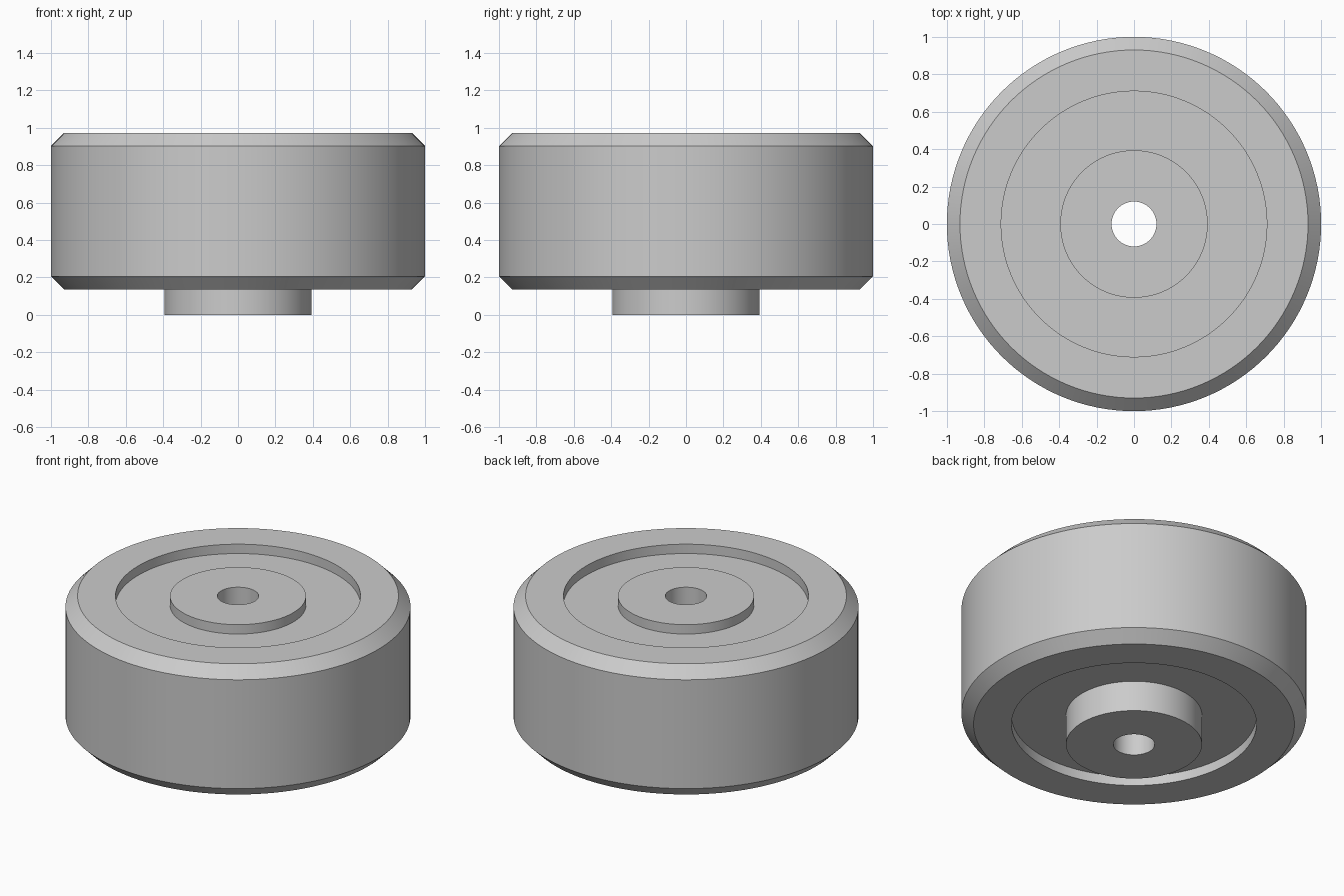
import bpy, bmesh
from math import cos, sin, tau, radians

if "Cube" in bpy.data.objects:
    bpy.data.objects.remove(bpy.data.objects["Cube"])

SEGMENTS = 128
BOTTOM, TOP = 0.136, 0.972    # flat faces of the tyre
CHAMFER, RECESS = 0.07, 0.06
R_OUT, R_RECESS, R_HUB, R_BORE = 1.0, 0.71, 0.394, 0.12

# closed (radius, height) section of the wheel, from the hub bottom outward and up
profile = [
    (R_BORE, 0), (R_HUB, 0),
    (R_HUB, BOTTOM + RECESS), (R_RECESS, BOTTOM + RECESS), (R_RECESS, BOTTOM),
    (R_OUT - CHAMFER, BOTTOM), (R_OUT, BOTTOM + CHAMFER),
    (R_OUT, TOP - CHAMFER), (R_OUT - CHAMFER, TOP),
    (R_RECESS, TOP), (R_RECESS, TOP - RECESS), (R_HUB, TOP - RECESS),
    (R_HUB, TOP), (R_BORE, TOP),
]


def lathe(name, section):
    """Revolve a closed section around the z axis."""
    bm = bmesh.new()
    rings = [[bm.verts.new((r * cos(tau * i / SEGMENTS), r * sin(tau * i / SEGMENTS), z))
              for i in range(SEGMENTS)] for r, z in section]
    for k, low in enumerate(rings):
        high = rings[(k + 1) % len(rings)]
        for i in range(SEGMENTS):
            j = (i + 1) % SEGMENTS
            bm.faces.new((low[i], low[j], high[j], high[i]))
    bmesh.ops.recalc_face_normals(bm, faces=bm.faces)
    mesh = bpy.data.meshes.new(name)
    bm.to_mesh(mesh)
    bm.free()
    obj = bpy.data.objects.new(name, mesh)
    bpy.context.collection.objects.link(obj)
    return obj


# wheel with chamfered tread, recessed sides, protruding hub and axle bore
wheel = lathe("wheel", profile)
bpy.context.view_layer.objects.active = wheel
wheel.select_set(True)
bpy.ops.object.shade_smooth_by_angle(angle=radians(30))
